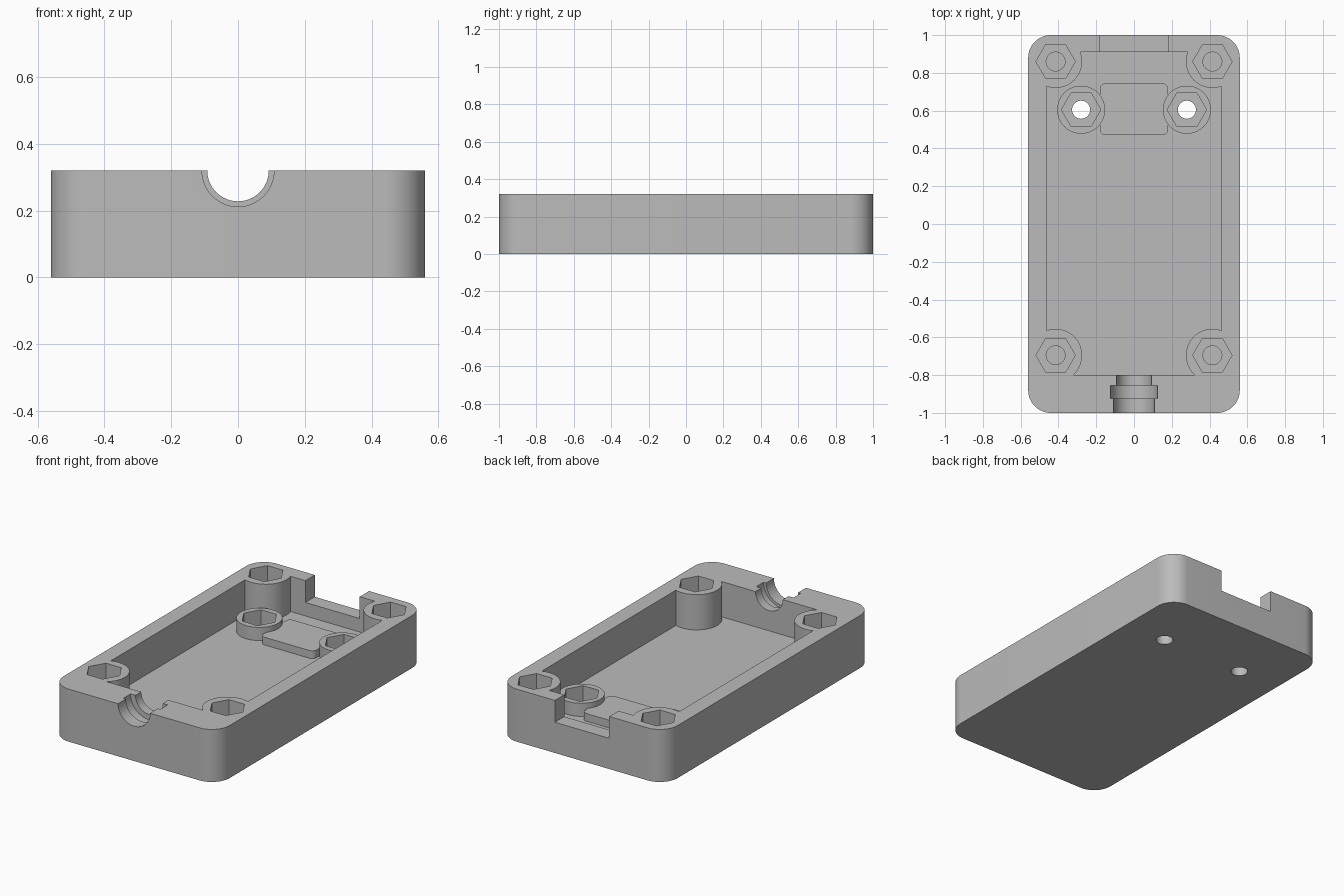
import bpy, bmesh
from math import cos, sin, pi, radians
from mathutils import Matrix

default = bpy.data.objects.get("Cube")
if default:
    bpy.data.objects.remove(default, do_unlink=True)

HEIGHT, FLOOR, OVER = 0.32, 0.105, 0.5

grey = bpy.data.materials.new("plain grey")
grey.use_nodes = True
grey.diffuse_color = (0.5, 0.5, 0.5, 1)
grey.node_tree.nodes["Principled BSDF"].inputs["Base Color"].default_value = grey.diffuse_color


def ring(x, y, r, sides=64):
    return [(x + r * cos(2 * pi * i / sides), y + r * sin(2 * pi * i / sides))
            for i in range(sides)]


def rounded_rect(x0, x1, y0, y1, r=0, steps=16):
    if not r:
        return [(x0, y0), (x1, y0), (x1, y1), (x0, y1)]
    corners = [(x1 - r, y1 - r), (x0 + r, y1 - r), (x0 + r, y0 + r), (x1 - r, y0 + r)]
    return [(cx + r * cos(pi / 2 * (q + i / steps)), cy + r * sin(pi / 2 * (q + i / steps)))
            for q, (cx, cy) in enumerate(corners) for i in range(steps + 1)]


def prism(name, outline, z0, z1, along_y=False):
    """Extrude an outline from z0 to z1, or along y when asked."""
    bm = bmesh.new()
    base = bm.faces.new([bm.verts.new((x, y, z0)) for x, y in outline])
    top = bmesh.ops.extrude_face_region(bm, geom=[base])["geom"]
    bmesh.ops.translate(bm, vec=(0, 0, z1 - z0),
                        verts=[v for v in top if isinstance(v, bmesh.types.BMVert)])
    if along_y:
        bmesh.ops.rotate(bm, verts=bm.verts, matrix=Matrix.Rotation(-pi / 2, 3, 'X'))
    bmesh.ops.recalc_face_normals(bm, faces=bm.faces)
    mesh = bpy.data.meshes.new(name)
    bm.to_mesh(mesh)
    bm.free()
    mesh.materials.append(grey)
    obj = bpy.data.objects.new(name, mesh)
    bpy.context.collection.objects.link(obj)
    return obj


def cut(target, cutter):
    """Subtract the cutter from the target, then discard it."""
    mod = target.modifiers.new("cut", 'BOOLEAN')
    mod.operation, mod.solver, mod.object = 'DIFFERENCE', 'EXACT', cutter
    bpy.context.view_layer.objects.active = target
    bpy.ops.object.modifier_apply(modifier=mod.name)
    bpy.data.objects.remove(cutter, do_unlink=True)


bosses = [(s * 0.415, y) for s in (-1, 1) for y in (0.86, -0.695)]
standoffs = [(s * 0.28, 0.605) for s in (-1, 1)]

# Enclosure block with rounded upright corners
case = prism("enclosure_base", rounded_rect(-0.56, 0.56, -1, 1, 0.12), 0, HEIGHT)

# Cavity, leaving corner bosses, standoffs and a raised pad standing
cavity = prism("cavity", rounded_rect(-0.462, 0.462, -0.8, 0.91), FLOOR, OVER)
for x, y in bosses:
    cut(cavity, prism("corner_boss", ring(x, y, 0.14), 0, 1))
for x, y in standoffs:
    cut(cavity, prism("standoff", ring(x, y, 0.127), 0, 0.185))
cut(cavity, prism("raised_pad", rounded_rect(-0.18, 0.18, 0.47, 0.745, 0.03, 6), 0, 0.152))
cut(case, cavity)

# Hexagonal nut pockets and screw holes
for x, y in bosses:
    cut(case, prism("nut_pocket", ring(x, y, 0.104, 6), 0.13, OVER))
    cut(case, prism("blind_hole", ring(x, y, 0.05, 32), 0.05, 0.2))
for x, y in standoffs:
    cut(case, prism("nut_pocket", ring(x, y, 0.104, 6), 0.06, OVER))
    cut(case, prism("through_hole", ring(x, y, 0.048, 32), -0.1, 0.1))

# Connector notch in the back wall
cut(case, prism("back_notch", rounded_rect(-0.183, 0.183, 0.87, 1.1), 0.187, OVER))

# Stepped half-round cable channel in the front wall
for radius, y0, y1 in ((0.108, -1.1, -0.9), (0.125, -0.925, -0.855), (0.092, -0.87, -0.75)):
    cut(case, prism("cable_channel", ring(0, -HEIGHT, radius), y0, y1, along_y=True))

bpy.ops.object.select_all(action='DESELECT')
case.select_set(True)
bpy.context.view_layer.objects.active = case
bpy.ops.object.shade_smooth_by_angle(angle=radians(30))
